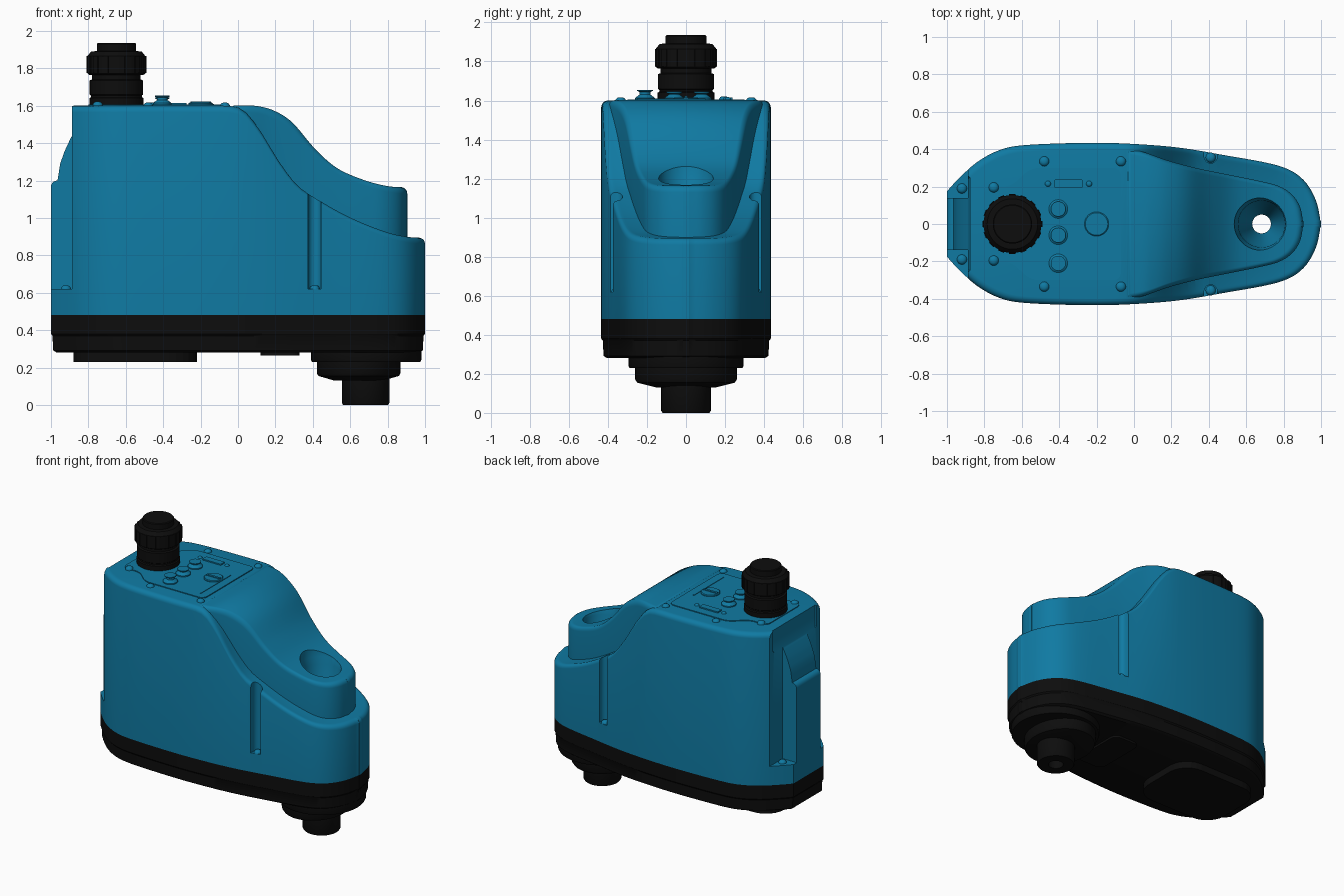
import bpy, bmesh, math
from mathutils import Vector, Matrix

if "Cube" in bpy.data.objects:
    bpy.data.objects.remove(bpy.data.objects["Cube"])


def material(name, rgb):
    m = bpy.data.materials.new(name)
    m.diffuse_color = (*rgb, 1)
    m.use_nodes = True
    m.node_tree.nodes["Principled BSDF"].inputs["Base Color"].default_value = m.diffuse_color
    return m


BLUE = material("blue", (0.005, 0.195, 0.365))
BLACK = material("black", (0.004, 0.004, 0.004))


def finish(name, bm, mat, loc=(0, 0, 0)):
    bmesh.ops.recalc_face_normals(bm, faces=bm.faces)
    me = bpy.data.meshes.new(name)
    bm.to_mesh(me)
    bm.free()
    ob = bpy.data.objects.new(name, me)
    ob.location = loc
    bpy.context.collection.objects.link(ob)
    if mat:
        me.materials.append(mat)
    return ob


def smooth(ob, angle=35):
    bpy.ops.object.select_all(action='DESELECT')
    ob.select_set(True)
    bpy.context.view_layer.objects.active = ob
    bpy.ops.object.shade_smooth_by_angle(angle=math.radians(angle))


def boolean(ob, other, op='DIFFERENCE', keep=False):
    mod = ob.modifiers.new("bool", 'BOOLEAN')
    mod.object, mod.operation, mod.solver = other, op, 'EXACT'
    bpy.context.view_layer.update()
    bpy.context.view_layer.objects.active = ob
    bpy.ops.object.modifier_apply(modifier=mod.name)
    if not keep:
        bpy.data.objects.remove(other)


def curve(pts, n=10):
    # Catmull-Rom through the control points
    p = [Vector(q) for q in pts]
    p = [2 * p[0] - p[1]] + p + [2 * p[-1] - p[-2]]
    out = []
    for i in range(1, len(p) - 2):
        a, b, c, d = p[i - 1:i + 3]
        for k in range(n):
            t = k / n
            out.append(0.5 * (2 * b + (c - a) * t + (2 * a - 5 * b + 4 * c - d) * t * t
                              + (3 * b - a - 3 * c + d) * t ** 3))
    return out + [p[-2]]


def interp(pts, x):
    for a, b in zip(pts, pts[1:]):
        if x <= b[0]:
            f = (x - a[0]) / max(b[0] - a[0], 1e-9)
            return a[1] + (b[1] - a[1]) * max(0, f)
    return pts[-1][1]


def shell(name, outline, rings, mat, extra=(), n=72):
    """Loft a symmetric plan outline; rings are (inset, height function of x)."""
    x0, x1 = outline[0][0], outline[-1][0]
    xs = sorted([(x0 + x1) / 2 - (x1 - x0) / 2 * math.cos(math.pi * i / n) for i in range(n + 1)] + list(extra))
    ws = [max(0.015, interp(outline, x)) for x in xs]
    cx, ax, ay = (x0 + x1) / 2, (x1 - x0) / 2, max(ws)
    loop = [(x, -w) for x, w in zip(xs, ws)] + [(x, w) for x, w in zip(xs[::-1], ws[::-1])]
    bm = bmesh.new()
    rows = [[bm.verts.new((cx + (x - cx) * (1 - d / ax), y * (1 - d / ay), z(x))) for x, y in loop]
            for d, z in rings]
    m = len(loop)
    for a, b in zip(rows, rows[1:]):
        for i in range(m):
            j = (i + 1) % m
            bm.faces.new((a[i], a[j], b[j], b[i]))
    for r in (rows[0], rows[-1]):
        for i in range(len(xs) - 1):
            bm.faces.new((r[i], r[i + 1], r[m - 2 - i], r[m - 1 - i]))
    return finish(name, bm, mat)


def rounded(h, r, z0):
    steps = [math.pi / 2 * k / 5 for k in range(6)]
    return [(0, lambda x: z0)] + [(r * (1 - math.cos(t)), lambda x, t=t: h(x) - r + r * math.sin(t)) for t in steps]


def lathe(name, prof, mat, loc=(0, 0, 0), n=48, sx=1.0, sy=1.0):
    bm = bmesh.new()
    rows = [[bm.verts.new((sx * r * math.cos(2 * math.pi * i / n), sy * r * math.sin(2 * math.pi * i / n), z))
             for i in range(n)] for r, z in prof]
    for a, b in zip(rows, rows[1:]):
        for i in range(n):
            bm.faces.new((a[i], a[(i + 1) % n], b[(i + 1) % n], b[i]))
    bm.faces.new(rows[0])
    bm.faces.new(rows[-1])
    ob = finish(name, bm, mat, loc)
    smooth(ob)
    return ob


def prism(name, pts, z0, z1, mat, bevel=0.0):
    bm = bmesh.new()
    f = bm.faces.new([bm.verts.new((x, y, z0)) for x, y in pts])
    up = bmesh.ops.extrude_face_region(bm, geom=[f])
    bmesh.ops.translate(bm, vec=(0, 0, z1 - z0), verts=[v for v in up['geom'] if isinstance(v, bmesh.types.BMVert)])
    if bevel:
        ed = [e for e in bm.edges if abs(e.verts[0].co.z - e.verts[1].co.z) > 1e-5]
        bmesh.ops.bevel(bm, geom=ed, offset=bevel, segments=6, profile=0.5, affect='EDGES')
    return finish(name, bm, mat)


def box(name, x0, x1, y0, y1, z0, z1, mat, bevel=0.0):
    return prism(name, [(x0, y0), (x1, y0), (x1, y1), (x0, y1)], z0, z1, mat, bevel)


# Plan outline and side profiles
plan = curve([(-1, .175), (-.94, .24), (-.84, .33), (-.72, .395), (-.58, .422), (-.25, .434), (0, .428), (.25, .407),
              (.5, .365), (.72, .325), (.84, .285), (.92, .22), (.975, .12), (1, 0)])
low_left = [(-1, 1.2), (-.985, 1.29), (-.96, 1.36), (-.925, 1.43), (-.912, 1.45), (-.909, 1.6)]
low = low_left + [tuple(p) for p in curve([(-.05, 1.6), (.03, 1.575), (.12, 1.47), (.22, 1.31), (.32, 1.18), (.42, 1.11),
                                           (.6, 1.01), (.8, .93), (.93, .9), (1, .895)])]
high = curve([(-.06, 1.601), (.06, 1.6), (.17, 1.575), (.28, 1.51), (.41, 1.37), (.54, 1.265), (.7, 1.2),
              (.83, 1.17), (.905, 1.165)])
nose_plan = curve([(-.05, .405), (.05, .385), (.18, .34), (.33, .3), (.5, .265), (.68, .228), (.78, .2),
                   (.85, .152), (.89, .085), (.905, 0)])

# Blue housing: outer shell joined with the raised nose
housing = shell("housing", plan, rounded(lambda x: interp(low, x), .035, .48), BLUE, (-.912, -.909, -.93))
nose = shell("nose", nose_plan, rounded(lambda x: interp(high, x), .035, .7), BLUE)
boolean(housing, nose, 'UNION')

# Recesses: rear corners and side screw channels
for s in (1, -1):
    y0, y1 = sorted((s * .14, s * .5))
    boolean(housing, box("corner_cutter", -1.2, -.887, y0, y1, .62, 1.8, None))
    arc = [(.41 + .035 * math.cos(a), s * (.36 - .035 * math.sin(a)))
           for a in [math.pi * k / 10 for k in range(11)]]
    boolean(housing, prism("slot_cutter", arc + [(.375, s * .6), (.445, s * .6)], .62, 1.14, None))

# Black base with chamfered underside
base = shell("base", plan, [(.03, lambda x: .28), (.012, lambda x: .292), (.008, lambda x: .37),
                            (0, lambda x: .38), (0, lambda x: .48)], BLACK)
outlet_flange = lathe("outlet_flange", [(.29, .23), (.295, .24), (.295, .29)], BLACK, (.685, 0, 0))
outlet_collar = lathe("outlet_collar", [(.15, .13), (.25, .155), (.26, .17), (.26, .235)], BLACK, (.645, 0, 0), sx=.86)
outlet = lathe("outlet_nozzle", [(.12, 0), (.127, .01), (.127, .15)], BLACK, (.682, 0, 0))

# Vertical passage through nose, base and outlet
bore = lathe("bore_cutter", [(.05, -.1), (.05, .85), (.115, .98), (.125, 1.15), (.14, 1.2), (.16, 1.4)], None, (.682, 0, 0))
for ob in (housing, base, outlet_flange, outlet_collar, outlet):
    boolean(ob, bore, keep=True)
    smooth(ob)
bpy.data.objects.remove(bore)

# Underside pads
box("rear_foot_pad", -.88, -.22, -.26, .26, .23, .29, BLACK, .15)
box("middle_foot_pad", .12, .33, -.2, .2, .265, .29, BLACK, .05)

# Cable gland on the deck
G = (-.65, 0, 0)
lathe("gland_body", [(.145, 1.59), (.145, 1.64), (.137, 1.645), (.137, 1.655), (.143, 1.66), (.143, 1.735),
                     (.13, 1.74), (.13, 1.78)], BLACK, G)
lathe("gland_nut", [(.145, 1.765), (.155, 1.772), (.155, 1.865), (.135, 1.89), (.105, 1.892), (.105, 1.93),
                    (.1, 1.935)], BLACK, G)
bm = bmesh.new()
for k in range(16):
    M = Matrix.Rotation(2 * math.pi * k / 16, 4, 'Z') @ Matrix.Translation((.15, 0, 1.82)) @ Matrix.Diagonal((.02, .034, .09, 1))
    bmesh.ops.create_cube(bm, size=1, matrix=M)
finish("gland_grips", bm, BLACK, G)

# Control panel
prism("control_panel", [(-.8, -.2), (-.66, -.2), (-.55, -.3), (-.07, -.3), (-.07, .3), (-.55, .3), (-.66, .2), (-.8, .2)],
      1.59, 1.606, BLUE, .04)
box("display_slot", -.425, -.275, .192, .238, 1.6, 1.615, BLUE, .006)
box("panel_strip", -.136, -.128, -.25, .1, 1.6, 1.61, BLUE)
for i, y in enumerate((.08, -.06, -.21)):
    top = 1.655 if i == 2 else 1.645
    lathe("button_%d" % (i + 1), [(.05, 1.6), (.05, 1.614), (.028, 1.63), (.028, top - .012), (.04, top - .006),
                                  (.04, top)], BLUE, (-.405, y, 0), 32)
lathe("dial", [(.065, 1.6), (.065, 1.612), (.06, 1.616)], BLUE, (-.2, 0, 0))
box("dial_pointer", -.255, -.145, -.008, .008, 1.61, 1.622, BLUE)

# Screws on the deck, in the recesses and beside the display
dome = [(1, 0), (.95, .35), (.7, .65), (.35, .8)]
spots = [(x, s * y, z, .027) for s in (1, -1) for x, y, z in
         ((-.48, .335, 1.595), (-.07, .335, 1.595), (-.75, .195, 1.6), (-.92, .19, .618), (.41, .355, .618))]
spots += [(-.46, .215, 1.604, .016), (-.24, .215, 1.604, .016)]
for i, (x, y, z, r) in enumerate(spots):
    lathe("screw_%d" % (i + 1), [(r * a, r * b) for a, b in dome], BLUE, (x, y, z), 20)
